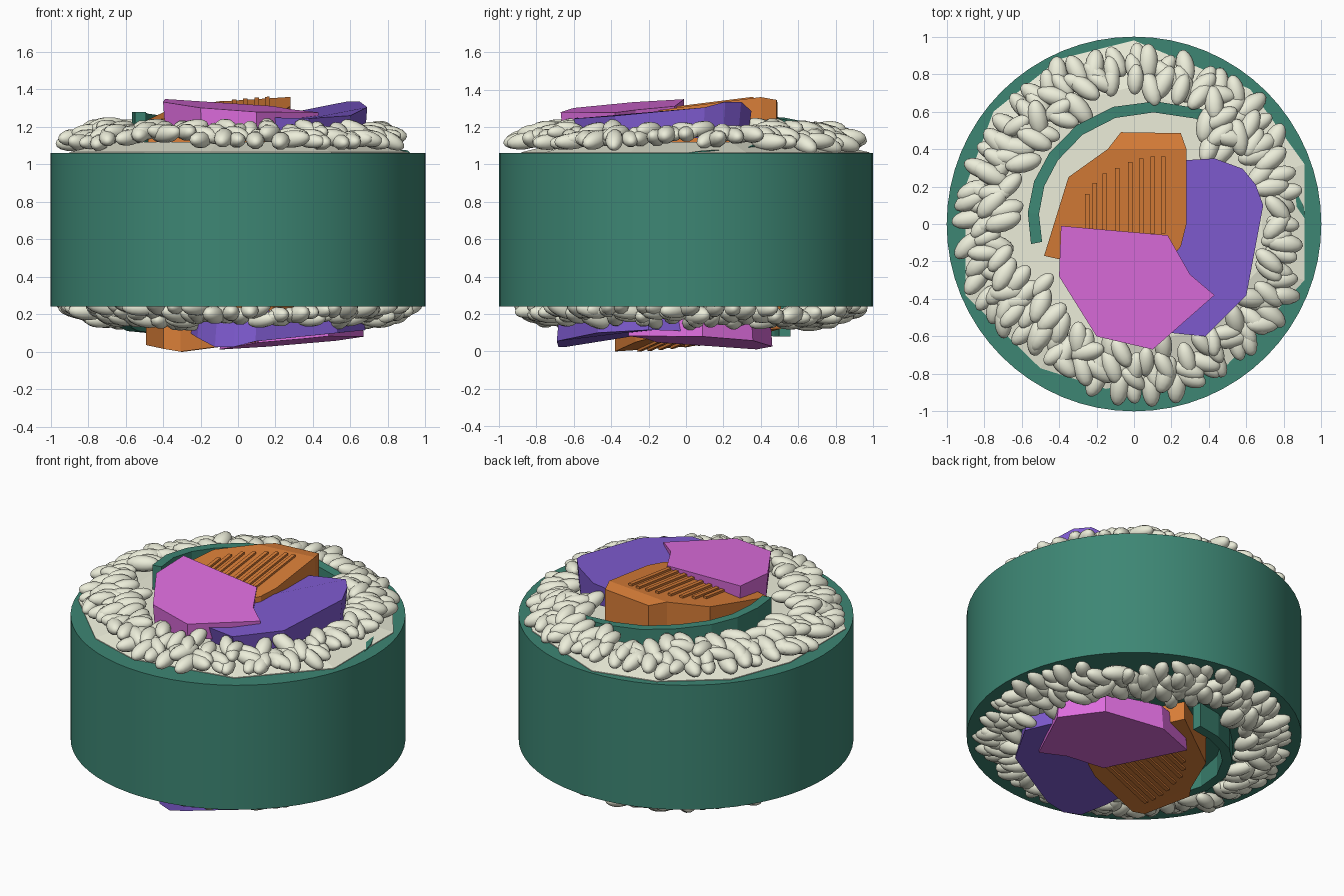
import bpy, bmesh, math, random
from mathutils import Matrix, Vector

if "Cube" in bpy.data.objects:
    bpy.data.objects.remove(bpy.data.objects["Cube"])

random.seed(4)
sin, cos, rad = math.sin, math.cos, math.radians


def material(name, col):
    m = bpy.data.materials.new(name)
    m.diffuse_color = (*col, 1)
    m.use_nodes = True
    m.node_tree.nodes["Principled BSDF"].inputs["Base Color"].default_value = m.diffuse_color
    return m


GREEN = material("seaweed_green", (0.047, 0.24, 0.175))
WHITE = material("rice_white", (0.84, 0.85, 0.70))
ORANGE = material("orange_fish", (0.70, 0.21, 0.04))
PINK = material("pink_fish", (0.74, 0.155, 0.74))
PURPLE = material("purple_fish", (0.21, 0.105, 0.63))

# the lower end is the upper end turned over about a horizontal axis
FLIP = Matrix.Translation((0, 0, 1.36)) @ Matrix.Rotation(
    math.pi, 4, Vector((cos(rad(-37)), sin(rad(-37)), 0)))


def finish(bm, name, mat, both=True, smooth=False):
    bmesh.ops.recalc_face_normals(bm, faces=bm.faces)
    for f in bm.faces:
        f.smooth = smooth
    me = bpy.data.meshes.new(name)
    bm.to_mesh(me)
    bm.free()
    me.materials.append(mat)
    ob = bpy.data.objects.new(name, me)
    bpy.context.collection.objects.link(ob)
    if both:
        low = bpy.data.objects.new(name + "_lower", me)
        bpy.context.collection.objects.link(low)
        low.matrix_world = FLIP
    return ob


def slab(bm, pts, bottom, inset=0.0):
    """Closed slab: 3D outline on top, flat underside."""
    c = sum((Vector(p) for p in pts), Vector()) / len(pts)
    top = [bm.verts.new(p) for p in pts]
    low = [bm.verts.new((p[0] + (c.x - p[0]) * inset,
                         p[1] + (c.y - p[1]) * inset, bottom)) for p in pts]
    bm.faces.new(top)
    bm.faces.new(low[::-1])
    for i in range(len(pts)):
        j = (i + 1) % len(pts)
        bm.faces.new((top[i], low[i], low[j], top[j]))


# outer seaweed wrap
bpy.ops.mesh.primitive_cylinder_add(vertices=64, radius=1, depth=0.82,
                                    location=(0, 0, 0.65))
wrap = bpy.context.object
wrap.name = "seaweed_wrap"
wrap.data.materials.append(GREEN)
bpy.ops.object.shade_smooth_by_angle(angle=rad(30))

# inner seaweed curl, spiralling inwards and rising
bm = bmesh.new()
path = [(0, .92, 1.06), (6, .91, 1.075), (20, .86, 1.08), (40, .77, 1.14),
        (60, .71, 1.18), (80, .665, 1.21), (100, .635, 1.23), (120, .61, 1.25),
        (140, .59, 1.26), (157, .58, 1.27), (174, .57, 1.28), (191, .56, 1.28)]
prev = first = None
for a, r, z in path:
    d = Vector((cos(rad(a)), sin(rad(a)), 0))
    ring = [bm.verts.new(d * q + Vector((0, 0, h)))
            for q, h in ((r, z), (r - .06, z), (r - .06, 1.0), (r, 1.0))]
    if prev:
        for i in range(4):
            j = (i + 1) % 4
            bm.faces.new((prev[i], prev[j], ring[j], ring[i]))
    else:
        first = ring
    prev = ring
bm.faces.new(first)
bm.faces.new(prev)
finish(bm, "seaweed_curl", GREEN)

# domed rice bed
bm = bmesh.new()
edge = [(.91, .32), (.62, .72), (0, .98), (-.4, .88), (-.75, .6), (-.9, .2),
        (-.9, -.38), (-.5, -.77), (-.15, -.88), (.5, -.75), (.91, -.3)]
rings = [[bm.verts.new((x * s, y * s, z)) for x, y in edge]
         for s, z in ((1, 1.0), (1, 1.065), (.75, 1.12))]
for a, b in zip(rings, rings[1:]):
    for i in range(len(edge)):
        j = (i + 1) % len(edge)
        bm.faces.new((a[i], a[j], b[j], b[i]))
bm.faces.new(rings[-1])
finish(bm, "rice_bed", WHITE)

# rice grains: jittered rings of plump ellipsoids
bm = bmesh.new()
for r, n, z in ((.60, 30, 1.17), (.68, 46, 1.175), (.75, 52, 1.165),
                (.81, 56, 1.145), (.87, 56, 1.115)):
    for k in range(n):
        deg = 360 * (k + random.uniform(-.3, .3)) / n
        q = r + random.uniform(-.025, .025)
        right = deg < 32 or deg > 285
        if right and (q < .73 or (q > .85 and (deg < 25 or deg > 335))):
            continue
        if 60 < deg < 205 and q < .675 + .05 * (deg < 110):
            continue
        if 225 < deg < 285 and q < .66:
            continue
        if 222 < deg < 256 and q > .84:
            continue
        a = rad(deg)
        yaw = a + random.gauss(.15, .5)
        size = random.uniform(.85, 1.1)
        m = (Matrix.Translation((q * cos(a), q * sin(a),
                                 z + random.uniform(-.01, .03)))
             @ Matrix.Rotation(yaw, 4, 'Z')
             @ Matrix.Rotation(random.gauss(.1, .12), 4, 'Y')
             @ Matrix.Diagonal((.095 * size, .05 * size, .046 * size, 1))
             @ Matrix.Rotation(math.pi / 2, 4, 'Y'))
        bmesh.ops.create_uvsphere(bm, u_segments=10, v_segments=8, radius=1,
                                  matrix=m)
finish(bm, "rice_grains", WHITE, smooth=True)

# orange fish piece with a sloping back edge and raised ribs
def orange_z(x, y):
    return 1.36 + .065 * (x - .28) + .125 * (y - .4)


bm = bmesh.new()
outline = [(.28, .4), (-.14, .4), (-.35, .25), (-.48, -.17), (.1, -.3),
           (.25, -.12), (.28, 0)]
slab(bm, [(x, y, orange_z(x, y)) for x, y in outline], 1.12)
slab(bm, [(.28, .4, 1.36), (.25, .485, 1.345), (-.07, .49, 1.325),
          (-.14, .4, orange_z(-.14, .4))], 1.12)
ribs = [(-.25, .16), (-.21, .22), (-.155, .27), (-.09, .30), (-.02, .33),
        (.04, .35), (.10, .36), (.155, .36)]
for x, y in ribs:
    slab(bm, [(px, py, orange_z(px, py) + .014) for px, py in
              ((x - .012, -.05), (x + .012, -.05), (x + .012, y), (x - .012, y))],
         1.2)
finish(bm, "orange_fish_piece", ORANGE)

# purple fish piece, curling up at the back right
bm = bmesh.new()
slab(bm, [(.26, .34, 1.26), (.43, .35, 1.285), (.58, .295, 1.335),
          (.65, .21, 1.335), (.69, .1, 1.305), (.6, -.38, 1.26),
          (.38, -.6, 1.245), (.18, -.58, 1.25), (.1, -.2, 1.24)], 1.14, .05)
finish(bm, "purple_fish_piece", PURPLE)

# pink fish piece lying over the others
bm = bmesh.new()
outline = [(-.39, -.01), (.18, -.06), (.3, -.27), (.43, -.38), (.1, -.67),
           (-.2, -.6), (-.4, -.28)]
slab(bm, [(x, y, 1.35 - .06 * (x + .4) + .06 * y) for x, y in outline], 1.17, .03)
finish(bm, "pink_fish_piece", PINK)
